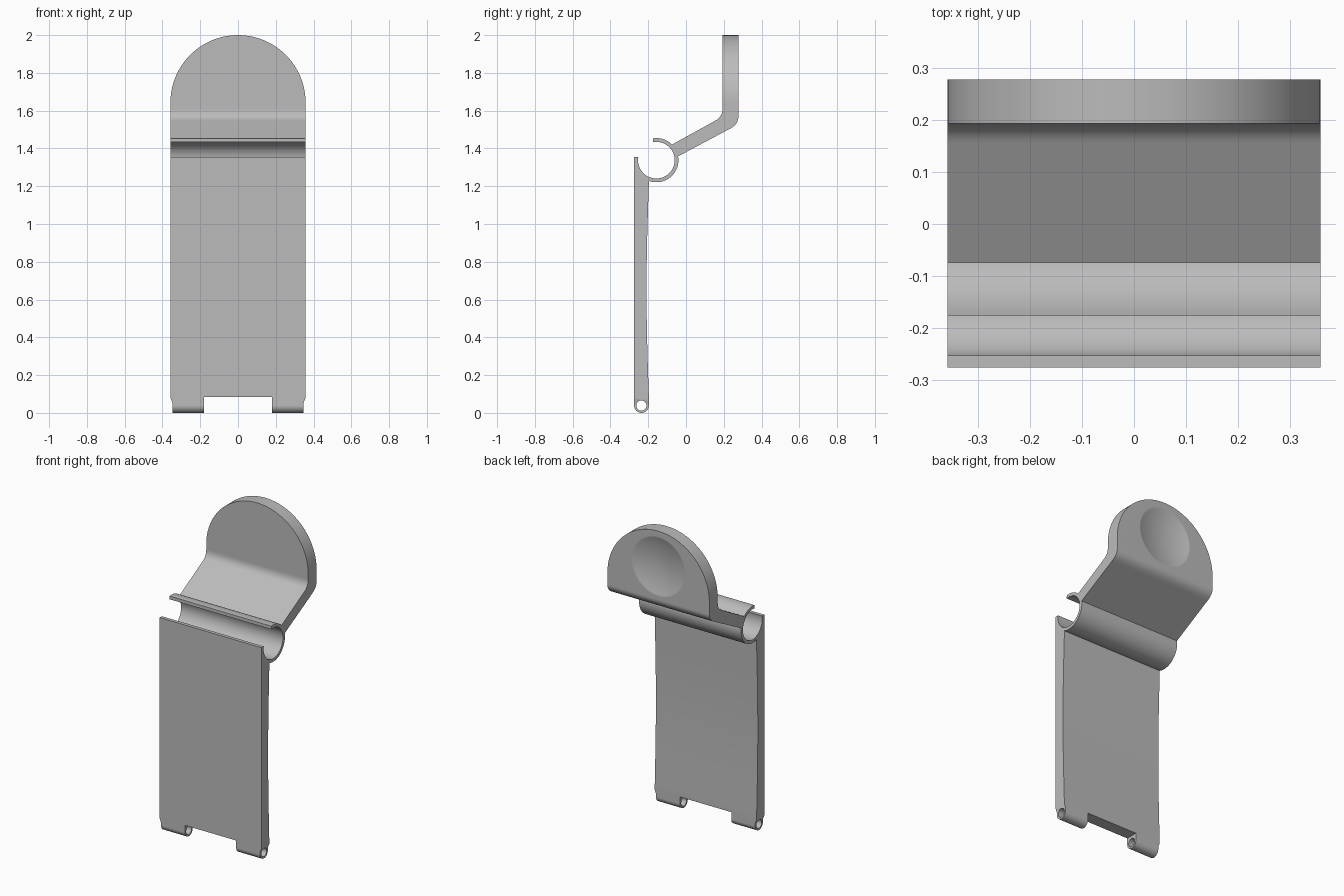
import bpy, bmesh
from math import sin, cos, pi, radians
from mathutils import Vector

if "Cube" in bpy.data.objects:
    bpy.data.objects.remove(bpy.data.objects["Cube"], do_unlink=True)

HALF = 0.358          # half width of the clip
RING = (-0.157, 1.338)  # centre of the snap ring
PIN = (-0.236, 0.039)   # centre of the hinge pin hole

grey = bpy.data.materials.new("plain_grey")
grey.use_nodes = True
colour = (0.5, 0.5, 0.5, 1)
grey.diffuse_color = colour
grey.node_tree.nodes["Principled BSDF"].inputs["Base Color"].default_value = colour


def arc(centre, r, start, end, n):
    """Points on an arc, angles in degrees."""
    angles = [radians(start + (end - start) * i / n) for i in range(n + 1)]
    return [(centre[0] + r * cos(a), centre[1] + r * sin(a)) for a in angles]


def bend(a, corner, b, n=10):
    """Rounded corner from a to b."""
    a, c, b = Vector(a), Vector(corner), Vector(b)
    ts = [i / n for i in range(n + 1)]
    return [tuple(a * (1 - t) ** 2 + c * 2 * t * (1 - t) + b * t * t) for t in ts]


def prism(name, points, axis, half):
    """Extrude a (y, z) outline along x, or an (x, z) outline along y."""
    def place(p, d):
        return (d, p[0], p[1]) if axis == "x" else (p[0], d, p[1])
    bm = bmesh.new()
    face = bm.faces.new([bm.verts.new(place(p, -half)) for p in points])
    out = bmesh.ops.extrude_face_region(bm, geom=[face])
    moved = [v for v in out["geom"] if isinstance(v, bmesh.types.BMVert)]
    bmesh.ops.translate(bm, verts=moved, vec=place((0, 0), 2 * half))
    bmesh.ops.recalc_face_normals(bm, faces=bm.faces)
    mesh = bpy.data.meshes.new(name)
    bm.to_mesh(mesh)
    bm.free()
    ob = bpy.data.objects.new(name, mesh)
    bpy.context.collection.objects.link(ob)
    mesh.materials.append(grey)
    return ob


def activate(ob):
    bpy.ops.object.select_all(action="DESELECT")
    ob.select_set(True)
    bpy.context.view_layer.objects.active = ob


def cut(body, cutter, operation):
    """Apply a boolean and discard the helper."""
    cutter.hide_render = True
    mod = body.modifiers.new("cut", "BOOLEAN")
    mod.operation, mod.solver, mod.object = operation, "EXACT", cutter
    activate(body)
    bpy.ops.object.modifier_apply(modifier=mod.name)
    bpy.data.objects.remove(cutter, do_unlink=True)


# Side profile: plate, snap ring, sloping arm, upright thumb tab
profile = [(-0.275, 1.355)]
profile += arc(RING, 0.097, 170, 461, 64)            # inside of ring
profile += arc(RING, 0.117, 99, 45, 14)              # top of ring
profile += bend((0.155, 1.547), (0.193, 1.567), (0.193, 1.61))
profile += [(0.193, 2.1), (0.277, 2.1)]
profile += bend((0.277, 1.565), (0.277, 1.527), (0.23, 1.503))
profile += arc(RING, 0.117, 10, -110, 32)            # back of ring
for i in range(25):                                  # hollowed plate back
    profile.append((-0.197 - 0.012 * sin(pi * i / 24), 1.2 - 1.1 * i / 24))
profile += arc(PIN, 0.039, 0, -180, 24)              # hinge knuckle
body = prism("clip_body", profile, "x", 0.5)

# Front outline: domed top, stepped knuckles and hinge gap
half = [(0.18, 0.083), (0.18, -0.1), (0.348, -0.1), (0.348, 0.055), (HALF, 0.08)]
dome = arc((0, 2 - HALF), HALF, 0, 180, 72)
outline = half + dome + [(-x, z) for x, z in reversed(half)]
cut(body, prism("outline_cutter", outline, "y", 0.6), "INTERSECT")

# Hinge pin hole
cut(body, prism("pin_cutter", arc(PIN, 0.027, 0, 350, 35), "x", 0.6), "DIFFERENCE")

# Shallow thumb dish in the back of the tab
radius, depth = 0.62, 0.03
bpy.ops.mesh.primitive_uv_sphere_add(segments=96, ring_count=96, radius=radius,
                                     location=(0, 0.277 + radius - depth, 1.775),
                                     rotation=(pi / 2, 0, 0))
dish = bpy.context.object
dish.name = "dish_cutter"
dish.data.materials.append(grey)
cut(body, dish, "DIFFERENCE")

# Smooth the curved faces and keep crisp edges
activate(body)
bpy.ops.object.shade_smooth_by_angle(angle=radians(28))
normals = body.modifiers.new("even_normals", "WEIGHTED_NORMAL")
normals.keep_sharp = True
